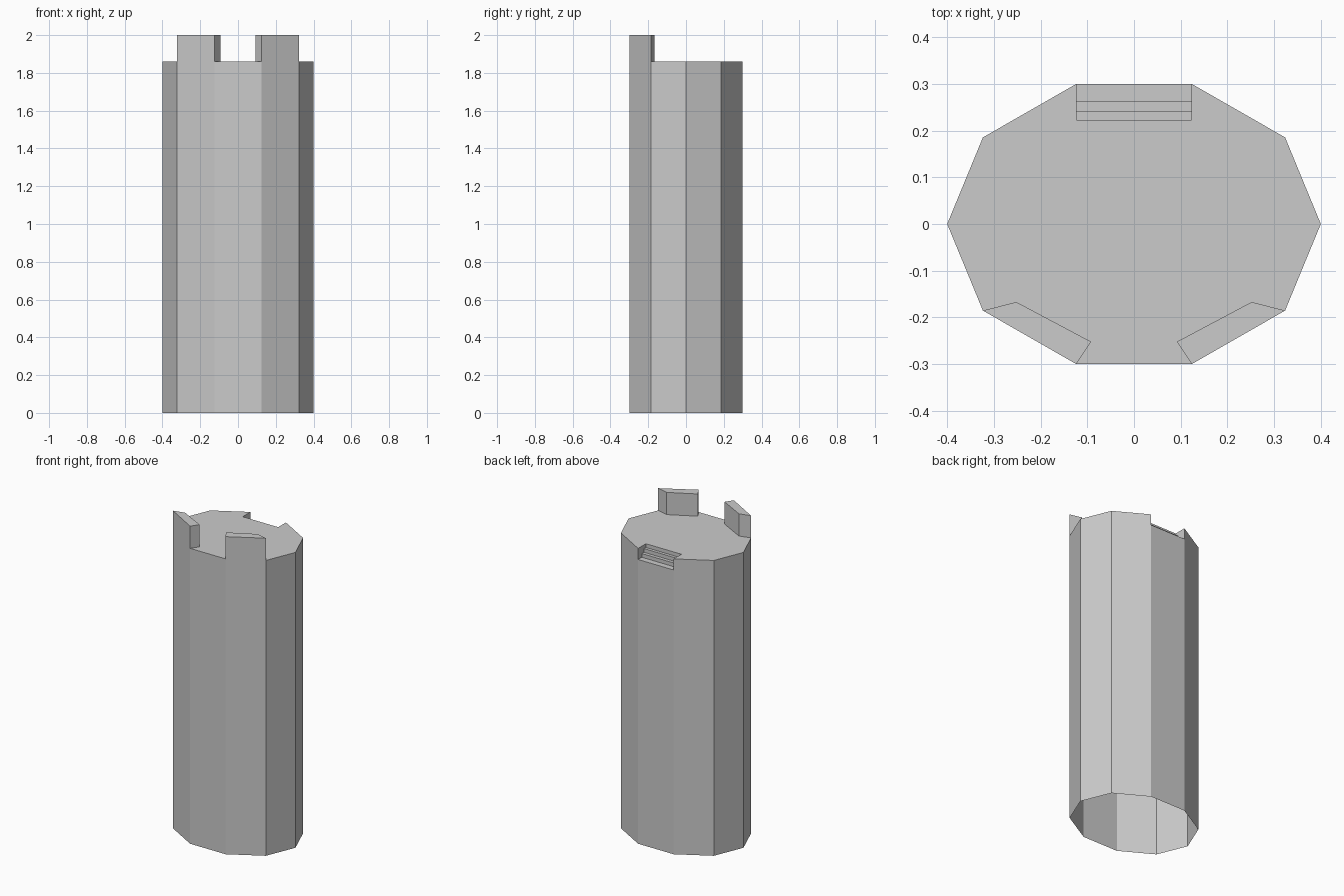
import bpy
import bmesh
from math import cos, sin, tau

SIDES = 10
RX, RY = 0.4, 0.3154
DECK, TOP, SILL = 1.86, 2.0, 1.79
STEP_Y = [0.30, 0.263, 0.242, 0.223]

cube = bpy.data.objects.get("Cube")
if cube:
    bpy.data.objects.remove(cube, do_unlink=True)

stone = bpy.data.materials.new("grey_stone")
stone.use_nodes = True
grey = (0.6, 0.6, 0.6, 1)
stone.diffuse_color = grey
bsdf = stone.node_tree.nodes["Principled BSDF"]
bsdf.inputs["Base Color"].default_value = grey
bsdf.inputs["Roughness"].default_value = 0.9


def build(name, faces):
    """Make a flat shaded object from polygons, welding shared corners."""
    bm = bmesh.new()
    for points in faces:
        bm.faces.new([bm.verts.new(p) for p in points])
    bmesh.ops.remove_doubles(bm, verts=bm.verts, dist=1e-5)
    mesh = bpy.data.meshes.new(name)
    bm.to_mesh(mesh)
    bm.free()
    mesh.materials.append(stone)
    obj = bpy.data.objects.new(name, mesh)
    bpy.context.collection.objects.link(obj)
    return obj


def wall(a, b, low, high):
    return [(*a, low), (*b, low), (*b, high), (*a, high)]


ring = [(RX * cos(tau * i / SIDES), RY * sin(tau * i / SIDES)) for i in range(SIDES)]
edges = [(ring[i], ring[(i + 1) % SIDES]) for i in range(SIDES)]
BACK, RIGHT_MERLON, LEFT_MERLON = 2, 6, 8

# Hollow shaft: lowered behind the steps, raised at the two merlons
heights = {BACK: SILL, RIGHT_MERLON: TOP, LEFT_MERLON: TOP}
build("tower_shaft", [wall(a, b, 0, heights.get(i, DECK)) for i, (a, b) in enumerate(edges)])

# Roof deck with a notch cut into its back edge
half = ring[BACK][0]
notch = [(half, STEP_Y[-1]), (-half, STEP_Y[-1])]
outline = ring[:BACK + 1] + notch + ring[BACK + 1:]
build("roof_deck", [[(x, y, DECK) for x, y in outline]])

# Steps in the notch: treads, risers and the two cheeks
rise = (DECK - SILL) / 3
profile = [(STEP_Y[0], SILL)]
for i, y in enumerate(STEP_Y[1:]):
    profile += [(y, SILL + i * rise), (y, SILL + (i + 1) * rise)]
faces = [[(half, *p), (-half, *p), (-half, *q), (half, *q)]
         for p, q in zip(profile, profile[1:])]
cheek = [(STEP_Y[0], DECK)] + profile
faces.append([(half, *p) for p in cheek])
faces.append([(-half, *p) for p in reversed(cheek)])
build("back_steps", faces)

# Merlons: inner face, ends and top; the shaft forms the outer face
for name, index, side in (("left_merlon", LEFT_MERLON, 1), ("right_merlon", RIGHT_MERLON, -1)):
    a, b = edges[index]
    inner = [(side * 0.252, -0.167), (side * 0.092, -0.252)]
    if side < 0:
        inner.reverse()
    c, d = inner
    faces = [wall(p, q, DECK, TOP) for p, q in ((b, c), (c, d), (d, a))]
    faces.append([(*p, TOP) for p in (a, b, c, d)])
    build(name, faces)
